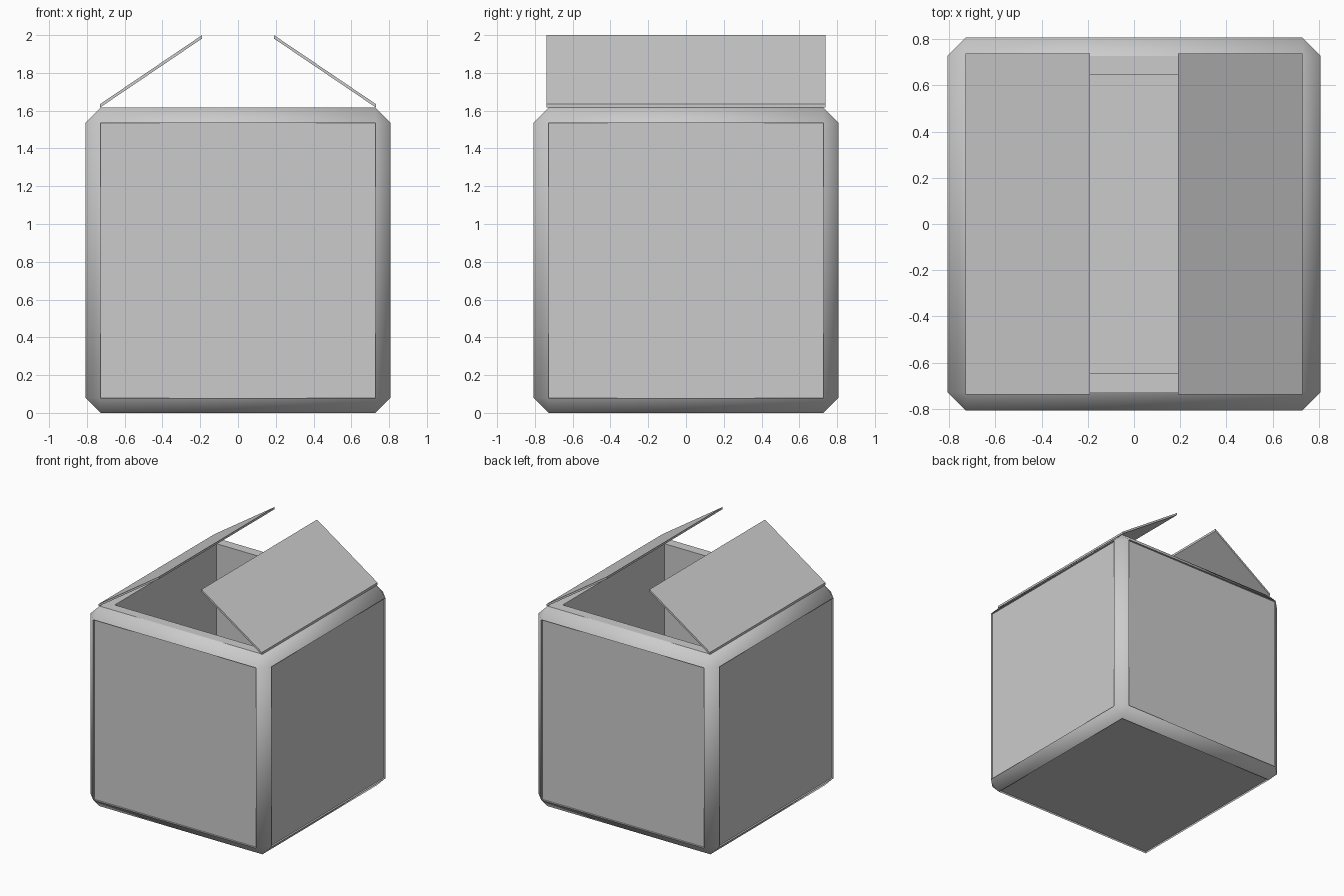
import bpy, bmesh
from mathutils import Matrix, Vector

if "Cube" in bpy.data.objects:
    bpy.data.objects.remove(bpy.data.objects["Cube"])

card = bpy.data.materials.new("light_grey_card")
card.diffuse_color = (0.6, 0.6, 0.6, 1)
card.use_nodes = True
card.node_tree.nodes["Principled BSDF"].inputs["Base Color"].default_value = card.diffuse_color


def make(name, bm):
    mesh = bpy.data.meshes.new(name)
    bm.to_mesh(mesh)
    bm.free()
    mesh.materials.append(card)
    ob = bpy.data.objects.new(name, mesh)
    bpy.context.collection.objects.link(ob)
    return ob


# Box body: chamfered cube with slightly sunken panels, hollowed through the top
SIZE, CHAMFER, WALL, RECESS, FLOOR = 1.616, 0.08, 0.16, 0.015, 0.08
bm = bmesh.new()
bmesh.ops.create_cube(bm, size=SIZE, matrix=Matrix.Translation((0, 0, SIZE / 2)))
bmesh.ops.bevel(bm, geom=bm.edges[:], offset=CHAMFER, segments=1, affect='EDGES')
bm.normal_update()
top = max(bm.faces, key=lambda f: f.calc_center_median().z)
panels = [f for f in bm.faces if f is not top and max(abs(c) for c in f.normal) > 0.99]
for f in bmesh.ops.extrude_discrete_faces(bm, faces=panels)["faces"]:
    f.normal_update()
    bmesh.ops.translate(bm, verts=f.verts[:], vec=f.normal * -RECESS)
bmesh.ops.inset_region(bm, faces=[top], thickness=WALL - CHAMFER, use_even_offset=True)
floor = bmesh.ops.extrude_discrete_faces(bm, faces=[top])["faces"][0]
bmesh.ops.translate(bm, verts=floor.verts[:], vec=(0, 0, FLOOR - SIZE))
bm.normal_update()
# flat panels with crisp borders, softly shaded chamfer frame
for f in bm.faces:
    f.smooth = True
    if max(abs(c) for c in f.normal) > 0.99:
        for e in f.edges:
            e.smooth = False
make("box_body", bm)

# Two raised lid flaps, hinged on the left and right rims, cut off upright
THICK = Vector((0, 0, 0.018))
for side, name in ((-1, "left_flap"), (1, "right_flap")):
    bm = bmesh.new()
    profile = [(0.73, 1.617), (0.19, 1.982)]
    pts = [Vector((side * x, -0.738, z)) for x, z in profile]
    ring = pts + [p + THICK for p in reversed(pts)]
    end = bm.faces.new([bm.verts.new(p) for p in ring])
    ext = bmesh.ops.extrude_face_region(bm, geom=[end])
    moved = [g for g in ext["geom"] if isinstance(g, bmesh.types.BMVert)]
    bmesh.ops.translate(bm, verts=moved, vec=(0, 1.476, 0))
    # close the near end again if the extrusion opened it
    holes = [e for e in bm.edges if e.is_boundary]
    if holes:
        bmesh.ops.holes_fill(bm, edges=holes, sides=4)
    bmesh.ops.recalc_face_normals(bm, faces=bm.faces[:])
    make(name, bm)
